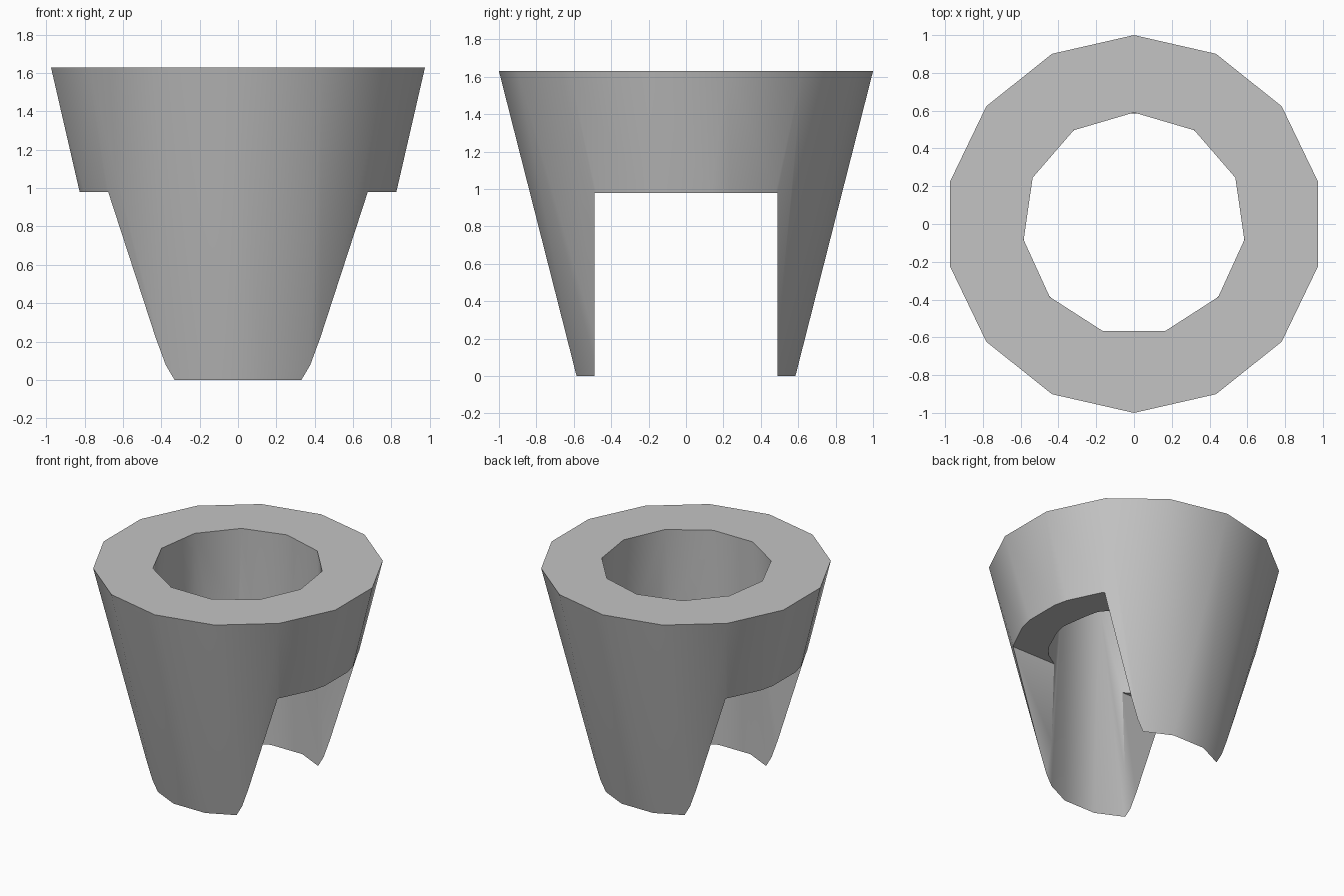
import bpy, bmesh, math

cube = bpy.data.objects.get("Cube")
if cube:
    bpy.data.objects.remove(cube, do_unlink=True)

HEIGHT = 1.63
NOTCH_TOP = 0.98
NOTCH_HALF = 0.49

# One plain grey material
grey = bpy.data.materials.new("plain grey")
grey.use_nodes = True
color = (0.55, 0.55, 0.55, 1)
grey.diffuse_color = color
grey.node_tree.nodes["Principled BSDF"].inputs["Base Color"].default_value = color


def ring(bm, sides, radius, z, shift=0.0):
    """A regular ring starting at the back, turned by a share of one side."""
    verts = []
    for k in range(sides):
        a = math.pi / 2 + math.tau * (k + shift) / sides
        verts.append(bm.verts.new((radius * math.cos(a), radius * math.sin(a), z)))
    return verts, shift


def zip_rings(bm, first, second):
    """Join two rings of any side counts with a strip of triangles."""
    (a, sa), (b, sb) = first, second
    n, m = len(a), len(b)
    i = j = 0
    while i < n or j < m:
        next_a = (i + 0.5 + sa) / n
        next_b = (j + 0.5 + sb) / m
        if j >= m or (i < n and next_a <= next_b):
            bm.faces.new((a[i % n], a[(i + 1) % n], b[j % m]))
            i += 1
        else:
            bm.faces.new((a[i % n], b[(j + 1) % m], b[j % m]))
            j += 1


# Tapered sleeve: outer wall, bore and flat rim, meeting in a knife edge below
bm = bmesh.new()
rim_outer = ring(bm, 14, 1.0, HEIGHT)
rim_inner = ring(bm, 11, 0.59, HEIGHT)
foot = ring(bm, 14, 0.6, 0, 0.5)
zip_rings(bm, rim_outer, foot)
zip_rings(bm, rim_inner, foot)
zip_rings(bm, rim_outer, rim_inner)
bmesh.ops.recalc_face_normals(bm, faces=bm.faces[:])
mesh = bpy.data.meshes.new("tapered_sleeve")
bm.to_mesh(mesh)
bm.free()
mesh.materials.append(grey)
sleeve = bpy.data.objects.new("tapered_sleeve", mesh)
bpy.context.collection.objects.link(sleeve)

# Notch through both sides, leaving a front leg and a back leg
bpy.ops.mesh.primitive_cube_add(size=2, location=(0, 0, NOTCH_TOP - 1))
cutter = bpy.context.object
cutter.name = "notch_cutter"
cutter.scale = (2, NOTCH_HALF, 1)
cutter.hide_render = True
cutter.data.materials.append(grey)

notch = sleeve.modifiers.new("notch", 'BOOLEAN')
notch.operation = 'DIFFERENCE'
notch.solver = 'EXACT'
notch.object = cutter

bpy.ops.object.select_all(action='DESELECT')
sleeve.select_set(True)
bpy.context.view_layer.objects.active = sleeve
bpy.ops.object.modifier_apply(modifier=notch.name)
bpy.data.objects.remove(cutter, do_unlink=True)

# Smooth walls with crisp rim and notch edges
bpy.ops.object.shade_smooth_by_angle(angle=math.radians(30))
